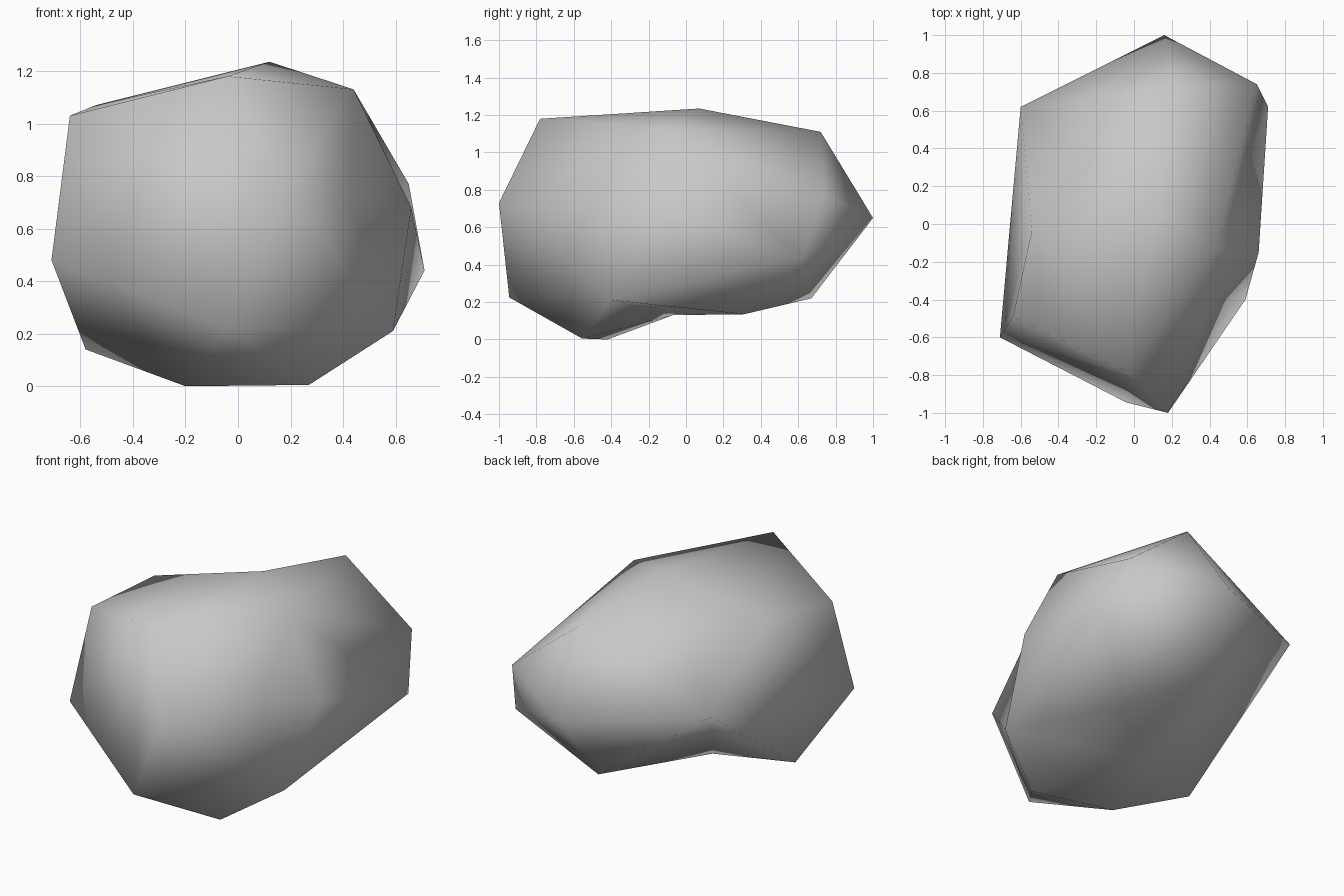
import bpy
import bmesh

# Remove the default object only
default_cube = bpy.data.objects.get("Cube")
if default_cube:
    bpy.data.objects.remove(default_cube, do_unlink=True)

# Outer corners of the boulder, from the crown down to the underside
corners = {
    "crown": (.12, .07, 1.235),
    "crown_front": (-.04, -.78, 1.18),
    "crown_left": (.44, -.13, 1.13),
    "crown_back": (.22, .72, 1.11),
    "crown_right": (-.54, -.03, 1.07),
    "crown_right_front": (-.64, -.49, 1.03),
    "shoulder_left": (.5, .25, .925),
    "back_left": (.65, .74, .77),
    "back_right": (-.6, .62, .74),
    "front_tip": (.18, -1, .73),
    "left_side": (.66, -.15, .68),
    "back_tip": (.16, 1, .65),
    "right_front": (-.71, -.6, .48),
    "left_back": (.71, .62, .44),
    "chin": (-.04, -.945, .225),
    "back_foot": (.12, .67, .22),
    "left_foot": (.59, -.4, .21),
    "right_foot": (-.58, -.22, .14),
    "belly_left": (.35, .31, .135),
    "front_foot_left": (.27, -.555, .005),
    "front_foot_right": (-.2, -.42, 0),
}

# Ridges that are turned to run the other way, making shallow valleys
turned_ridges = [
    ("crown_right", "crown_back"),
    ("right_front", "front_tip"),
    ("back_left", "left_side"),
    ("crown_right_front", "back_right"),
]

# Hollows: the deepest point, and the corners around it
hollows = [
    ((.43, -.4, .7),
     ["front_tip", "crown_left", "left_side", "left_foot"]),
    ((-.13, -.07, .13),
     ["front_foot_left", "left_foot", "belly_left", "back_foot",
      "back_right", "right_foot", "front_foot_right"]),
]


def make_material(name, colour):
    material = bpy.data.materials.new(name)
    material.use_nodes = True
    material.diffuse_color = colour
    shader = material.node_tree.nodes["Principled BSDF"]
    shader.inputs["Base Color"].default_value = colour
    shader.inputs["Roughness"].default_value = 0.9
    return material


def turn_ridge(bm, start, end):
    edge = bm.edges.get((start, end))
    if edge:
        bmesh.utils.edge_rotate(edge, True)


def sink_hollow(bm, point, ring):
    """Replace the faces inside the ring with a fan around a sunken point."""
    lid = [f for f in bm.faces if all(v in ring for v in f.verts)]
    bmesh.ops.delete(bm, geom=lid, context='FACES')
    rim = [e for e in bm.edges if len(e.link_faces) == 1]
    centre = bm.verts.new(point)
    for edge in rim:
        bm.faces.new((edge.verts[0], edge.verts[1], centre))


# Boulder: a skin over the corners, with valleys and hollows worked in
bm = bmesh.new()
verts = {name: bm.verts.new(point) for name, point in corners.items()}
bmesh.ops.convex_hull(bm, input=list(verts.values()), use_existing_faces=False)
for start, end in turned_ridges:
    turn_ridge(bm, verts[start], verts[end])
for point, ring in hollows:
    sink_hollow(bm, point, [verts[name] for name in ring])
bmesh.ops.recalc_face_normals(bm, faces=bm.faces[:])
for face in bm.faces:
    face.smooth = True

mesh = bpy.data.meshes.new("boulder")
bm.to_mesh(mesh)
bm.free()
mesh.materials.append(make_material("stone grey", (.58, .58, .58, 1)))
boulder = bpy.data.objects.new("boulder", mesh)
bpy.context.collection.objects.link(boulder)
